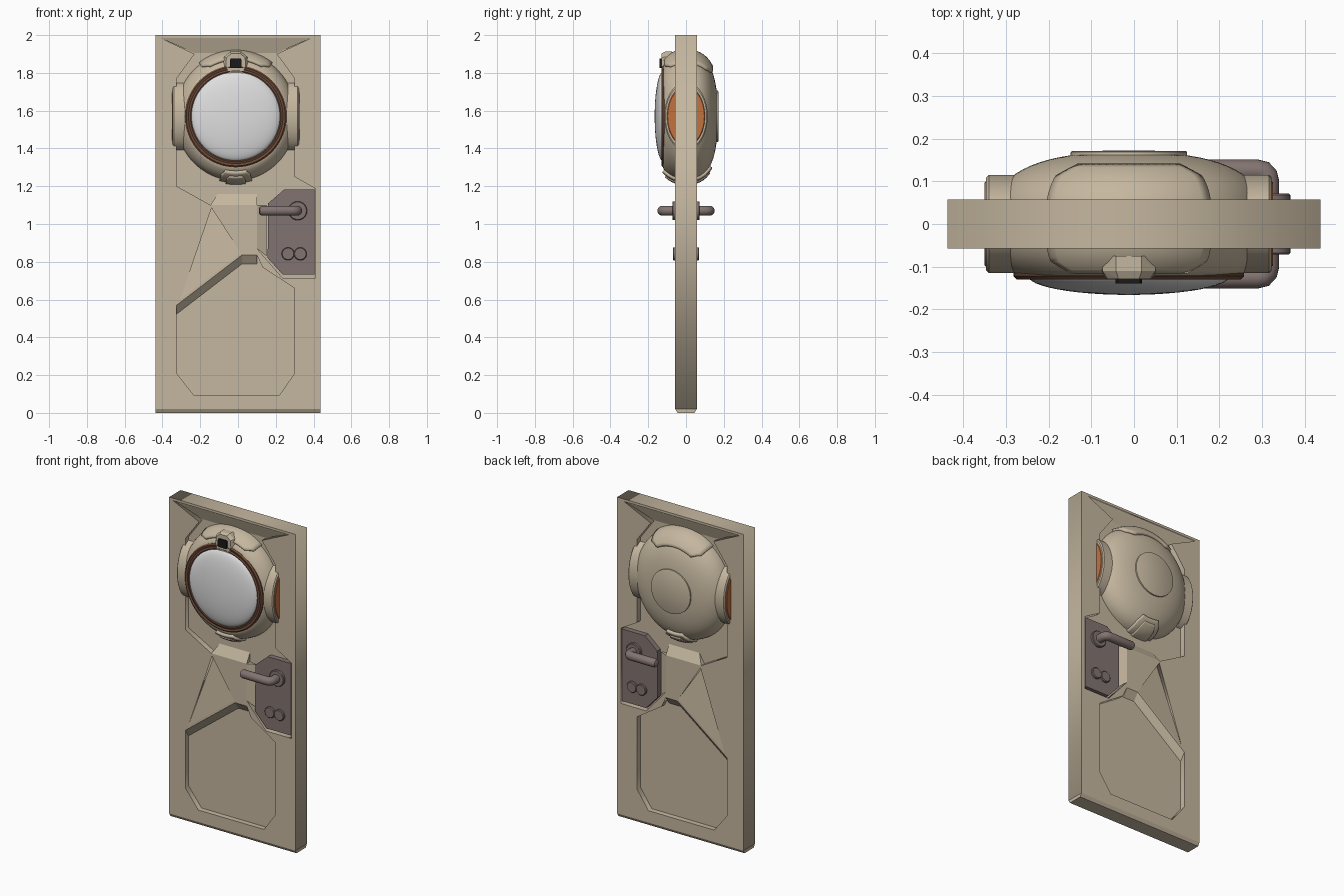
import bpy, bmesh, math
from mathutils import Vector

if "Cube" in bpy.data.objects:
    bpy.data.objects.remove(bpy.data.objects["Cube"])

def mat(name, rgb):
    m = bpy.data.materials.new(name)
    m.diffuse_color = (*rgb, 1)
    m.use_nodes = True
    m.node_tree.nodes["Principled BSDF"].inputs["Base Color"].default_value = m.diffuse_color
    return m

TAN = mat("tan", (0.56, 0.475, 0.35))
METAL = mat("warm_grey_metal", (0.225, 0.175, 0.165))
BROWN = mat("brown_rim", (0.15, 0.07, 0.04))
ORANGE = mat("orange", (0.55, 0.17, 0.05))
GLASS = mat("pale_grey_visor", (0.74, 0.74, 0.75))
BLACK = mat("black", (0.01, 0.01, 0.01))
CX, CZ = -0.012, 1.57          # helmet centre
FACE, FLOOR = 0.057, 0.024     # half depth of raised frame and of recess floor

def link(name, me, m, smooth=False):
    ob = bpy.data.objects.new(name, me)
    bpy.context.collection.objects.link(ob)
    me.materials.clear()
    me.materials.append(m)
    if smooth:
        bpy.ops.object.select_all(action='DESELECT')
        ob.select_set(True)
        bpy.context.view_layer.objects.active = ob
        bpy.ops.object.shade_smooth_by_angle(angle=math.radians(35))
    return ob

def finish(name, bm, m, smooth=False):
    bmesh.ops.recalc_face_normals(bm, faces=bm.faces)
    me = bpy.data.meshes.new(name)
    bm.to_mesh(me)
    bm.free()
    return link(name, me, m, smooth)

def hull(name, pts, m, sides=(1,)):
    """Convex solid round the points; side -1 repeats it on the back."""
    for s in sides:
        bm = bmesh.new()
        for x, y, z in pts:
            bm.verts.new((x, y * s, z))
        r = bmesh.ops.convex_hull(bm, input=bm.verts)
        junk = [v for v in set(r["geom_interior"] + r["geom_unused"]) if isinstance(v, bmesh.types.BMVert)]
        bmesh.ops.delete(bm, geom=junk, context='VERTS')
        bmesh.ops.dissolve_limit(bm, angle_limit=0.01, verts=bm.verts, edges=bm.edges)
        finish(name if s > 0 else name + "_back", bm, m)

def prism(xz, y0, y1):
    return [(x, y, z) for y in (y0, y1) for x, z in xz]

def lathe(name, prof, m, cx=CX, cz=CZ, sz=1.0, seg=72):
    """Revolve (radius, y) points about the y axis."""
    bm = bmesh.new()
    rings = []
    for r, y in prof:
        if r < 1e-5:
            rings.append([bm.verts.new((cx, y, cz))] * seg)
        else:
            rings.append([bm.verts.new((cx + r * math.sin(2 * math.pi * i / seg), y,
                          cz + r * sz * math.cos(2 * math.pi * i / seg))) for i in range(seg)])
    for a, b in zip(rings, rings[1:]):
        for i in range(seg):
            j = (i + 1) % seg
            bm.faces.new(list(dict.fromkeys((a[i], a[j], b[j], b[i]))))
    return finish(name, bm, m, True)

def fan(name, pts, m):
    hull(name, pts, m, (1, -1))

# ---- raised door frame, with recesses as holes in a filled curve
outer = [(-.437, .02), (.437, .02), (.437, 2), (-.437, 2)]
upper = [(-.325, 1.77), (-.325, 1.2), (-.145, 1.1), (.1, 1.1), (.1, .87), (.235, .715), (.41, .715),
         (.41, 1.187), (.3, 1.25), (.3, 1.77), (.205, 1.9), (.39, 1.985), (-.41, 1.985), (-.23, 1.9)]
lower = [(-.325, .57), (.02, .835), (.1, .835), (.13, .77), (.3, .66), (.3, .21),
         (.22, .095), (-.235, .095), (-.325, .21)]
notch = [(-.14, 1.085), (.015, .846), (-.305, .602)]
cu = bpy.data.curves.new("frame_outline", 'CURVE')
cu.dimensions = '2D'
cu.fill_mode = 'BOTH'
cu.extrude = FACE
for poly in (outer, upper, lower, notch):
    sp = cu.splines.new('POLY')
    sp.points.add(len(poly) - 1)
    for p, (x, z) in zip(sp.points, poly):
        p.co = (x, z, 0, 1)
    sp.use_cyclic_u = True
tmp = bpy.data.objects.new("frame_outline", cu)
bpy.context.collection.objects.link(tmp)
me = bpy.data.meshes.new_from_object(tmp.evaluated_get(bpy.context.evaluated_depsgraph_get()))
bpy.data.objects.remove(tmp)
frame = link("door_frame", me, TAN)
frame.rotation_euler.x = math.pi / 2

# ---- recessed core and chamfered bottom edge
hull("door_core", prism([(-.43, .01), (.43, .01), (.43, 1.99), (-.43, 1.99)], -FLOOR, FLOOR), TAN)
hull("bottom_chamfer", [(x, s * y, z) for x in (-.437, .437) for s in (1, -1)
                        for y, z in ((.045, 0), (FACE, .02))], TAN)

# ---- sloping facets on both door faces
F, L = -FACE, -FLOOR
fan("top_slope", [(-.41, F + .005, 1.985), (.39, F + .005, 1.985), (-.23, L, 1.905), (.205, L, 1.905),
                  (-.41, L, 1.985), (.39, L, 1.985)], TAN)
fan("hub_slope", [(-.145, F, 1.1), (.1, F, 1.1), (-.11, L, 1.158), (.1, L, 1.158),
                  (-.145, L, 1.1), (.1, L, 1.1)], TAN)
fan("notch_facet", [(x, y, z) for (x, z), d in zip(notch, (-.03, F, F)) for y in (d, L)], TAN)
for a, b in (((-.325, .57), (.02, .835)), ((.02, .835), (.1, .835))):
    fan("lower_panel_slope", [q for x, z in (a, b) for q in ((x, F, z), (x, L, z), (x, L, z - .047))], TAN)
fan("lock_recess_slope", [(.1, F, 1.1), (.1, F, .87), (.1, L, 1.1), (.1, L, .87),
                          (.15, L - .01, 1.1), (.15, L - .01, .83)], TAN)

# ---- lock plate, lever handle and lock cylinders
plate = [(.405, 1.183), (.245, 1.183), (.16, 1.11), (.157, .82), (.237, .732), (.405, .732)]
fan("lock_plate", prism(plate, -.056, -.01), METAL)
for s, tag in ((1, ""), (-1, "_back")):
    for n, x, z, r, d in (("handle_boss", .316, 1.07, .05, .072), ("lock_cylinder", .265, .842, .034, .07),
                          ("lock_cylinder_2", .33, .842, .034, .07)):
        lathe(n + tag, [(r, -.05 * s), (r, -(d - .004) * s), (r - .004, -d * s), (0, -d * s)],
              METAL, x, z, seg=32)
    path = [(.314, .055, 1), (.314, .1, 1), (.311, .113, 1), (.303, .122, 1), (.29, .125, 1),
            (.13, .125, 1), (.117, .125, .85), (.111, .125, .5)]
    bm = bmesh.new()
    rings = []
    for i, (x, y, k) in enumerate(path):           # round tube swept along the path
        p, q = path[max(i - 1, 0)], path[min(i + 1, len(path) - 1)]
        t = Vector((q[0] - p[0], q[1] - p[1])).normalized()
        ring = []
        for j in range(20):
            a = 2 * math.pi * j / 20
            u, w = .026 * k * math.cos(a), .026 * k * math.sin(a)
            ring.append(bm.verts.new((x - t.y * u, -(y + t.x * u) * s, 1.07 + w)))
        rings.append(ring)
    for a, b in zip(rings, rings[1:]):
        for j in range(20):
            bm.faces.new((a[j], a[j - 1], b[j - 1], b[j]))
    bm.faces.new(rings[0])
    bm.faces.new(rings[-1])
    finish("lever_handle" + tag, bm, METAL, True)

# ---- helmet shell: flattened superellipse of revolution, cut off at the visor
R, D, N, SZ = .322, .168, 2.6, 1.06
def rad(y):
    return R * max(0, 1 - abs(y / D) ** N) ** (1 / N)
prof = []
for i in range(37):
    a = math.pi / 2 - math.pi * i / 36
    y = math.copysign(D * abs(math.sin(a)) ** (2 / N), math.sin(a))
    if y > -.115:
        prof.append((R * max(0, math.cos(a)) ** (2 / N) if i else 0, y))
prof += [(rad(-.12), -.12), (.24, -.122)]
lathe("helmet_shell", prof, TAN, sz=SZ)
lathe("rear_disc", [(0, .172), (.132, .171), (.136, .169), (.137, .155)], TAN)
lathe("visor_rim", [(.27, -.105), (.27, -.122), (.262, -.13), (.25, -.126), (.24, -.13), (.233, -.126),
                    (.233, -.11)], BROWN)
lathe("visor", [(.236 * math.sin(math.pi / 2 * i / 12), -.122 - .044 * math.cos(math.pi / 2 * i / 12))
                for i in range(13)], GLASS)

# ---- raised pads that follow the shell
def pad(name, mid, half, y0, y1, off):
    bm = bmesh.new()
    rows, cols = 28, 16
    g = []
    for i in range(rows + 1):
        v = i / rows
        h = math.radians(half) * min(1, .78 + 2 * min(v, 1 - v))
        y = y0 + (y1 - y0) * v
        r = rad(y) + off
        g.append([bm.verts.new((CX + r * math.sin(t), y * 1.04, CZ + r * SZ * math.cos(t)))
                  for t in (math.radians(mid) + h * (2 * j / cols - 1) for j in range(cols + 1))])
    for i in range(rows):
        for j in range(cols):
            bm.faces.new((g[i][j], g[i][j + 1], g[i + 1][j + 1], g[i + 1][j]))
    ob = finish(name, bm, TAN, True)
    mod = ob.modifiers.new("thickness", 'SOLIDIFY')
    mod.thickness, mod.offset = .02, 0
pad("crown_pad", 0, 36, -.105, .128, .001)
pad("chin_pad", 180, 15, -.112, .125, .002)
pad("chin_clip", 180, 9, -.1, .115, .01)

# ---- ear cups with orange centres
def ear(name, ry, rz, x0, x1, m):
    for s in (1, -1):
        bm = bmesh.new()
        rings = [[bm.verts.new((CX + s * x, k * ry * math.cos(math.tau * i / 48),
                                CZ + k * rz * math.sin(math.tau * i / 48))) for i in range(48)]
                 for x, k in ((x0, 1), (x1 - .006, 1), (x1, .95))]
        for a, b in zip(rings, rings[1:]):
            for i in range(48):
                bm.faces.new((a[i], a[i - 1], b[i - 1], b[i]))
        bm.faces.new(rings[0])
        bm.faces.new(rings[-1])
        finish(name + ("_right" if s > 0 else "_left"), bm, m, True)
ear("ear_cup", .115, .182, .25, .334, TAN)
ear("ear_disc", .102, .162, .3, .338, ORANGE)

# ---- lamp mount and lamp above the visor
half = [(.045, 1.79), (.066, 1.835), (.062, 1.885), (.03, 1.912)]
outline = [(CX + s * x, z) for s in (1, -1) for x, z in half]
inner = [(CX + (x - CX) * .8, 1.85 + (z - 1.85) * .85) for x, z in outline]
hull("lamp_mount", prism(outline, -.075, -.11) + prism(inner, -.129, -.129), TAN)
hull("lamp", prism([(CX + s * x, z) for s in (1, -1) for x, z in
                    ((.026, 1.826), (.031, 1.835), (.031, 1.868), (.026, 1.876))], -.139, -.1), BLACK)
